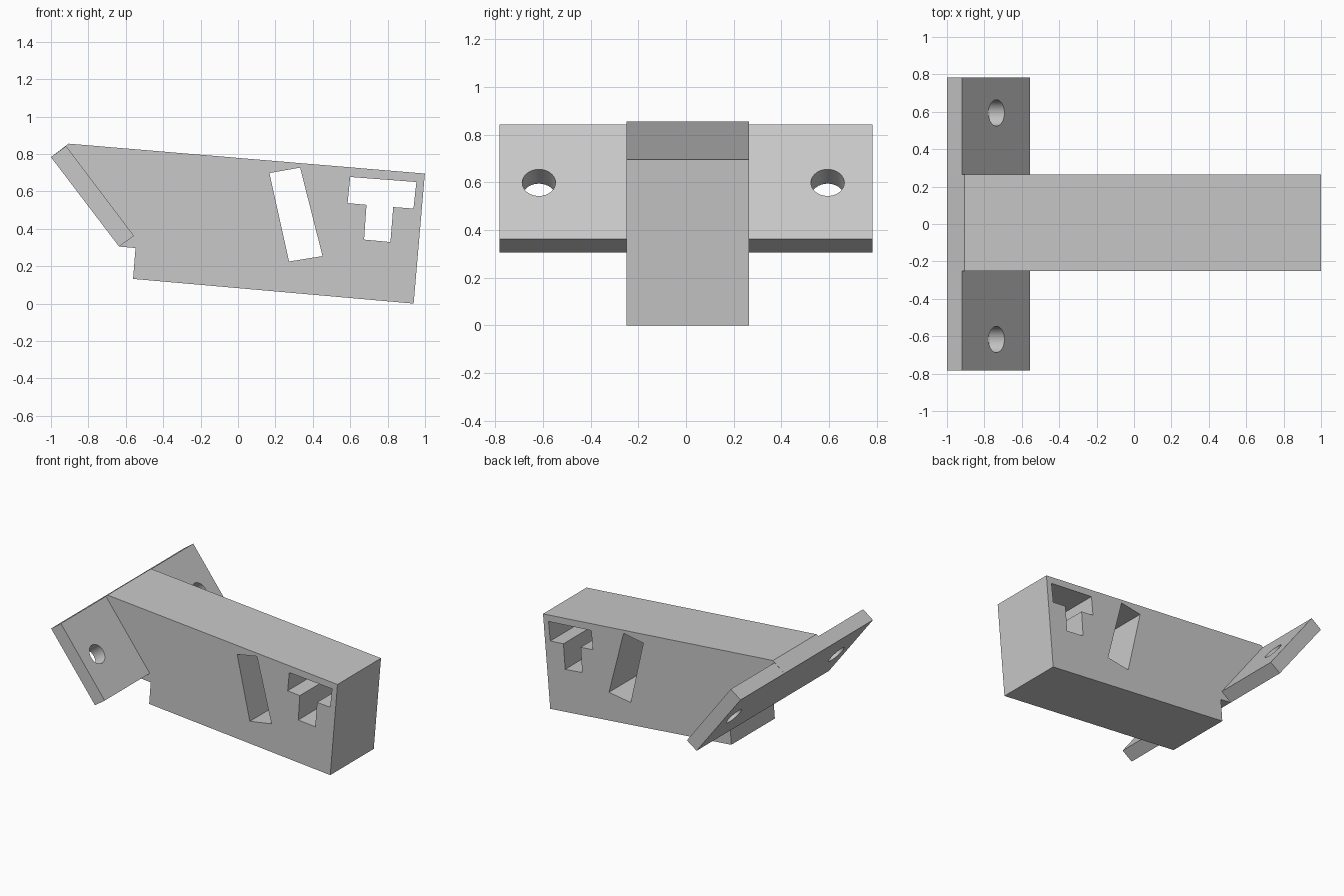
import bpy
import bmesh
import math
from mathutils import Vector

cube = bpy.data.objects.get("Cube")
if cube:
    bpy.data.objects.remove(cube, do_unlink=True)

# Single plain grey for the whole bracket
GREY = (0.58, 0.58, 0.58, 1.0)
grey = bpy.data.materials.new("plain grey")
grey.use_nodes = True
grey.diffuse_color = GREY
for node in grey.node_tree.nodes:
    if node.type == 'BSDF_PRINCIPLED':
        node.inputs["Base Color"].default_value = GREY


def prism(name, profile, y0, y1):
    """Extrude an (x, z) outline along y."""
    bm = bmesh.new()
    face = bm.faces.new([bm.verts.new((x, y0, z)) for x, z in profile])
    side = bmesh.ops.extrude_face_region(bm, geom=[face])
    moved = [v for v in side["geom"] if isinstance(v, bmesh.types.BMVert)]
    bmesh.ops.translate(bm, verts=moved, vec=(0, y1 - y0, 0))
    bmesh.ops.recalc_face_normals(bm, faces=bm.faces)
    mesh = bpy.data.meshes.new(name)
    bm.to_mesh(mesh)
    bm.free()
    mesh.materials.append(grey)
    obj = bpy.data.objects.new(name, mesh)
    bpy.context.collection.objects.link(obj)
    return obj


def cut(target, cutter):
    """Subtract the cutter, then remove it."""
    cutter.hide_render = True
    mod = target.modifiers.new("cut", 'BOOLEAN')
    mod.operation = 'DIFFERENCE'
    mod.solver = 'EXACT'
    mod.object = cutter
    bpy.context.view_layer.objects.active = target
    bpy.ops.object.modifier_apply(modifier=mod.name)
    bpy.data.objects.remove(cutter, do_unlink=True)


# Main arm: tapered block whose slanted end lies flush with the mounting plate
RIGHT, LEFT = -0.25, 0.265
arm = prism("arm", [(-1, 0.783), (-0.906, 0.855), (0.999, 0.695), (0.939, 0),
                    (-0.561, 0.132), (-0.548, 0.297), (-0.636, 0.305)], RIGHT, LEFT)

# Slanted slot and T-shaped opening, both right through the arm
slot = [(0.168, 0.698), (0.332, 0.727), (0.452, 0.254), (0.273, 0.225)]
tee = [(0.6, 0.677), (0.954, 0.65), (0.938, 0.508), (0.83, 0.516),
       (0.815, 0.329), (0.674, 0.342), (0.687, 0.528), (0.586, 0.537)]
for name, outline in (("slot_cutter", slot), ("tee_cutter", tee)):
    cut(arm, prism(name, outline, -0.6, 0.6))

# Mounting wings on either side, each with a round screw hole
wing = [(-1, 0.783), (-0.919, 0.842), (-0.556, 0.362), (-0.636, 0.305)]
axis = Vector((0.797, 0, 0.604))
for name, y0, y1, hole_y in (("right_wing", -0.783, RIGHT, -0.617),
                             ("left_wing", LEFT, 0.783, 0.594)):
    plate = prism(name, wing, y0, y1)
    bpy.ops.mesh.primitive_cylinder_add(
        vertices=48, radius=0.07, depth=0.5, location=(-0.735, hole_y, 0.599),
        rotation=axis.to_track_quat('Z', 'Y').to_euler())
    drill = bpy.context.object
    drill.data.materials.append(grey)
    cut(plate, drill)
    bpy.ops.object.select_all(action='DESELECT')
    plate.select_set(True)
    bpy.context.view_layer.objects.active = plate
    bpy.ops.object.shade_smooth_by_angle(angle=math.radians(30))
